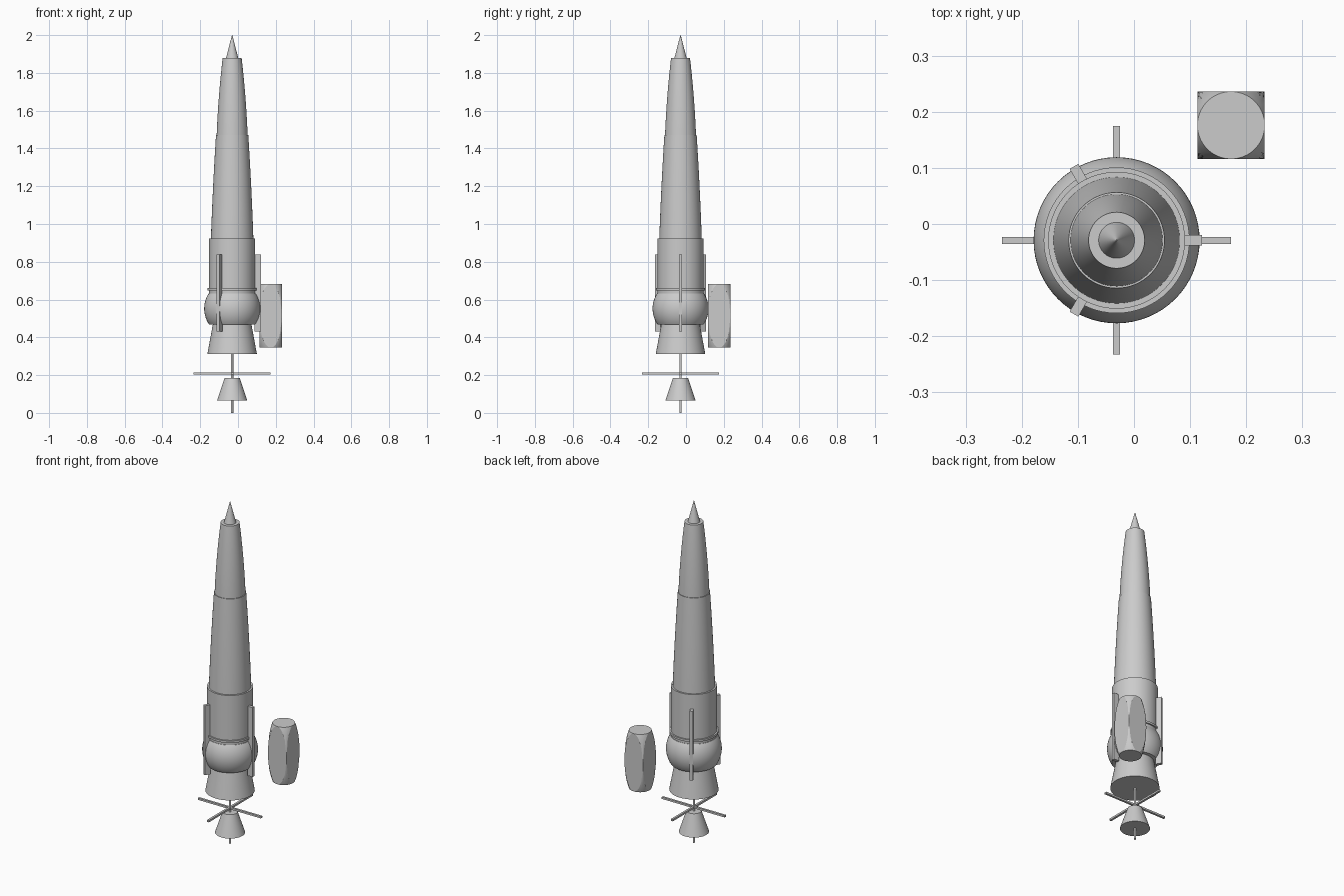
import bpy, bmesh, math
from mathutils import Matrix, Vector

cube = bpy.data.objects.get("Cube")
if cube:
    bpy.data.objects.remove(cube, do_unlink=True)

GREY = (0.6, 0.6, 0.6, 1)
AXIS = Vector((-0.031, -0.029, 0))   # rocket centre line
SEGMENTS = 64

mat = bpy.data.materials.new("plain_grey")
mat.use_nodes = True
mat.diffuse_color = GREY
mat.node_tree.nodes["Principled BSDF"].inputs["Base Color"].default_value = GREY


def finish(name, bm, location, smooth=True):
    bmesh.ops.remove_doubles(bm, verts=bm.verts, dist=1e-5)
    bmesh.ops.recalc_face_normals(bm, faces=bm.faces)
    mesh = bpy.data.meshes.new(name)
    bm.to_mesh(mesh)
    bm.free()
    mesh.materials.append(mat)
    obj = bpy.data.objects.new(name, mesh)
    obj.location = location
    bpy.context.collection.objects.link(obj)
    if smooth:
        bpy.ops.object.select_all(action="DESELECT")
        obj.select_set(True)
        bpy.context.view_layer.objects.active = obj
        bpy.ops.object.shade_smooth_by_angle(angle=math.radians(15))
    return obj


def skin(columns):
    """Join closed loop of vertical point columns, with flat caps."""
    bm = bmesh.new()
    grid = [[bm.verts.new(p) for p in col] for col in columns]
    for a, b in zip(grid, grid[1:] + grid[:1]):
        for i in range(len(a) - 1):
            bm.faces.new((a[i], b[i], b[i + 1], a[i + 1]))
    bm.faces.new([col[0] for col in grid])
    bm.faces.new([col[-1] for col in grid])
    return bm


def lathe(name, profile):
    """Revolve (radius, height) points, listed from bottom to top."""
    columns = []
    for k in range(SEGMENTS):
        a = math.tau * k / SEGMENTS
        columns.append([(r * math.cos(a), r * math.sin(a), z) for r, z in profile])
    return finish(name, skin(columns), AXIS)


def box(name, size, centre, angle=0):
    bm = bmesh.new()
    bmesh.ops.create_cube(bm, size=1, matrix=Matrix.Rotation(angle, 4, "Z")
                          @ Matrix.Translation(centre) @ Matrix.Diagonal((*size, 1)))
    return finish(name, bm, AXIS, smooth=False)


def bowed(r0, r1, z0, z1, bulge, steps=12):
    """Tapered profile with a slight outward bow."""
    return [(r0 + (r1 - r0) * t + 4 * bulge * t * (1 - t), z0 + (z1 - z0) * t)
            for t in (i / steps for i in range(steps + 1))]


# Tapering upper body
lathe("nose_spike", [(0.032, 1.88), (0.001, 2.0)])
lathe("upper_body", bowed(0.082, 0.05, 1.47, 1.88, 0.004))
lathe("middle_body", bowed(0.1125, 0.0855, 0.92, 1.47, 0.002))

# Engine section with flange and round tank
lathe("lower_body", [(0.122, 0.6), (0.122, 0.922)])
lathe("flange_ring", [(0.13, 0.648), (0.13, 0.66)])
bulb = [(0.148 * math.cos(a), 0.552 + 0.148 * math.sin(a))
        for a in (math.radians(-34 + 67 * i / 20) for i in range(21))]
lathe("round_tank", bulb)
lathe("engine_skirt", [(0.131, 0.312), (0.1, 0.48)])

# Three upright spars around the engine section
for i in range(3):
    box(f"spar_{i + 1}", (0.034, 0.018, 0.406), (0.135, 0, 0.635), math.tau * i / 3)

# Lower shaft, crossed arms and small nozzle
lathe("shaft", [(0.006, 0), (0.006, 0.32)])
for i in range(2):
    box(f"cross_arm_{i + 1}", (0.408, 0.0125, 0.011), (0, 0, 0.208), math.pi / 2 * i)
lathe("small_nozzle", [(0.08, 0.065), (0.04, 0.186)])

# Separate pod: a square block rounded off towards circular ends
HALF, TALL = 0.06, 0.169
columns = []
for k in range(SEGMENTS):
    a = math.tau * k / SEGMENTS
    c, s = math.cos(a), math.sin(a)
    crease = math.sqrt(max(0, 2 - 1 / max(abs(c), abs(s)) ** 2))
    upper = [crease + (1 - crease) * i / 8 for i in range(9)]
    column = []
    for t in [-t for t in reversed(upper)] + upper:
        r = HALF * math.sqrt(2 - t * t)
        column.append((r * c, r * s, TALL * t))
    columns.append(column)
finish("side_pod", skin(columns), (0.173, 0.176, 0.514))
